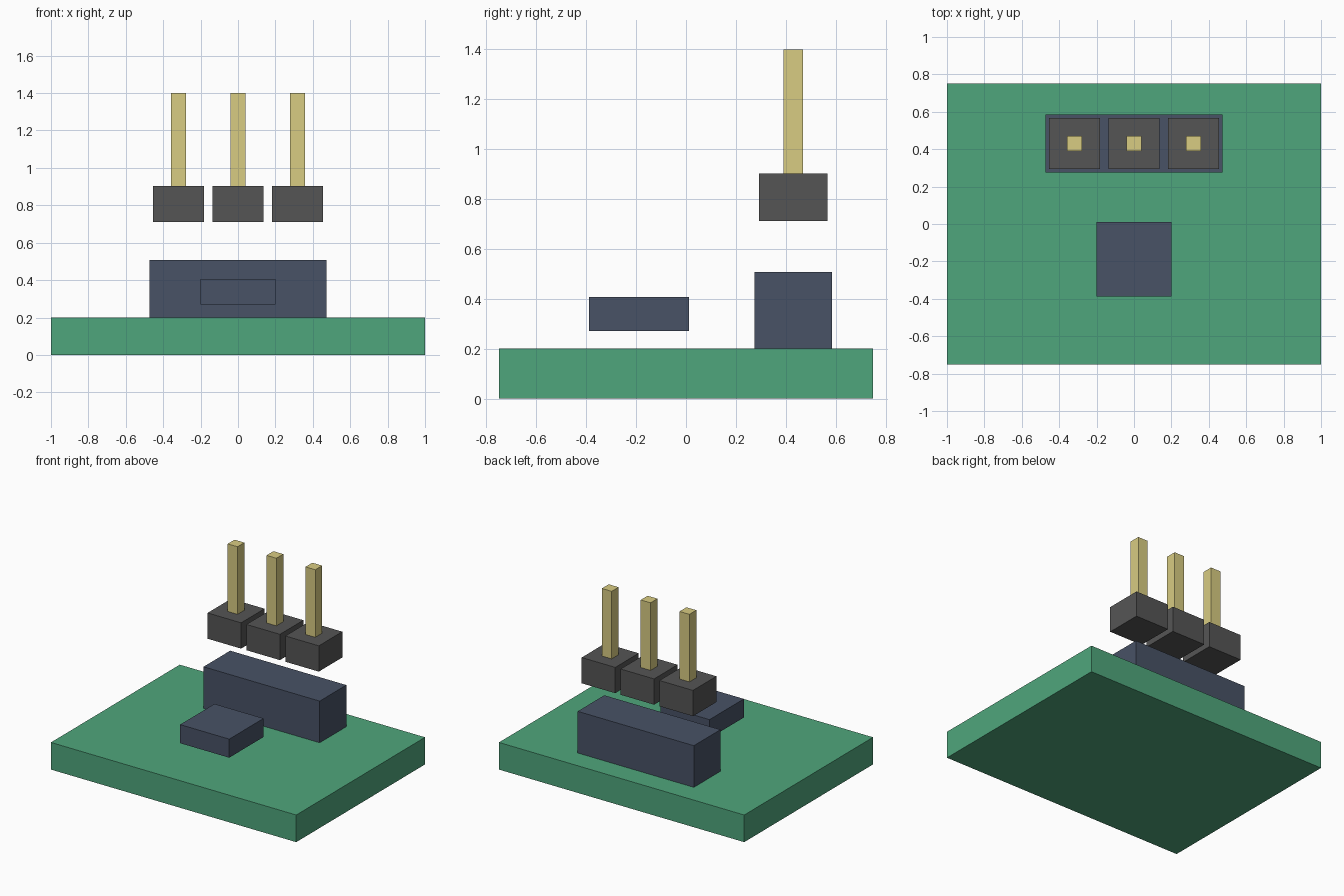
import bpy

if "Cube" in bpy.data.objects:
    bpy.data.objects.remove(bpy.data.objects["Cube"])


def material(name, rgb):
    # sRGB 0-255 to linear diffuse colour
    m = bpy.data.materials.new(name)
    m.diffuse_color = [((c / 255 + 0.055) / 1.055) ** 2.4 for c in rgb] + [1]
    m.use_nodes = True
    m.node_tree.nodes["Principled BSDF"].inputs["Base Color"].default_value = m.diffuse_color
    return m


green = material("board_green", (79, 166, 124))
slate = material("slate_plastic", (72, 82, 102))
black = material("black_plastic", (85, 85, 85))
gold = material("pin_gold", (216, 204, 130))


def box(name, center, size, z0, z1, mat):
    bpy.ops.mesh.primitive_cube_add(size=1, location=(*center, (z0 + z1) / 2))
    ob = bpy.context.object
    ob.name = name
    ob.scale = (*size, z1 - z0)
    bpy.ops.object.transform_apply(location=False, rotation=False, scale=True)
    ob.data.materials.append(mat)
    return ob


HEADER_Y = 0.43
PITCH = 0.317

# Circuit board
box("board", (0, 0), (2, 1.5), 0, 0.2, green)

# Chip floating above the board
box("chip", (0, -0.188), (0.4, 0.4), 0.27, 0.407, slate)

# Header base on the board
box("header_base", (0, HEADER_Y), (0.947, 0.31), 0.2, 0.507, slate)

# Row of pin collars with square pins
for i, side in enumerate(("left", "middle", "right")):
    at = ((i - 1) * PITCH, HEADER_Y)
    box("pin_collar_" + side, at, (0.273, 0.273), 0.712, 0.902, black)
    box("pin_" + side, at, (0.08, 0.08), 0.902, 1.4, gold)
